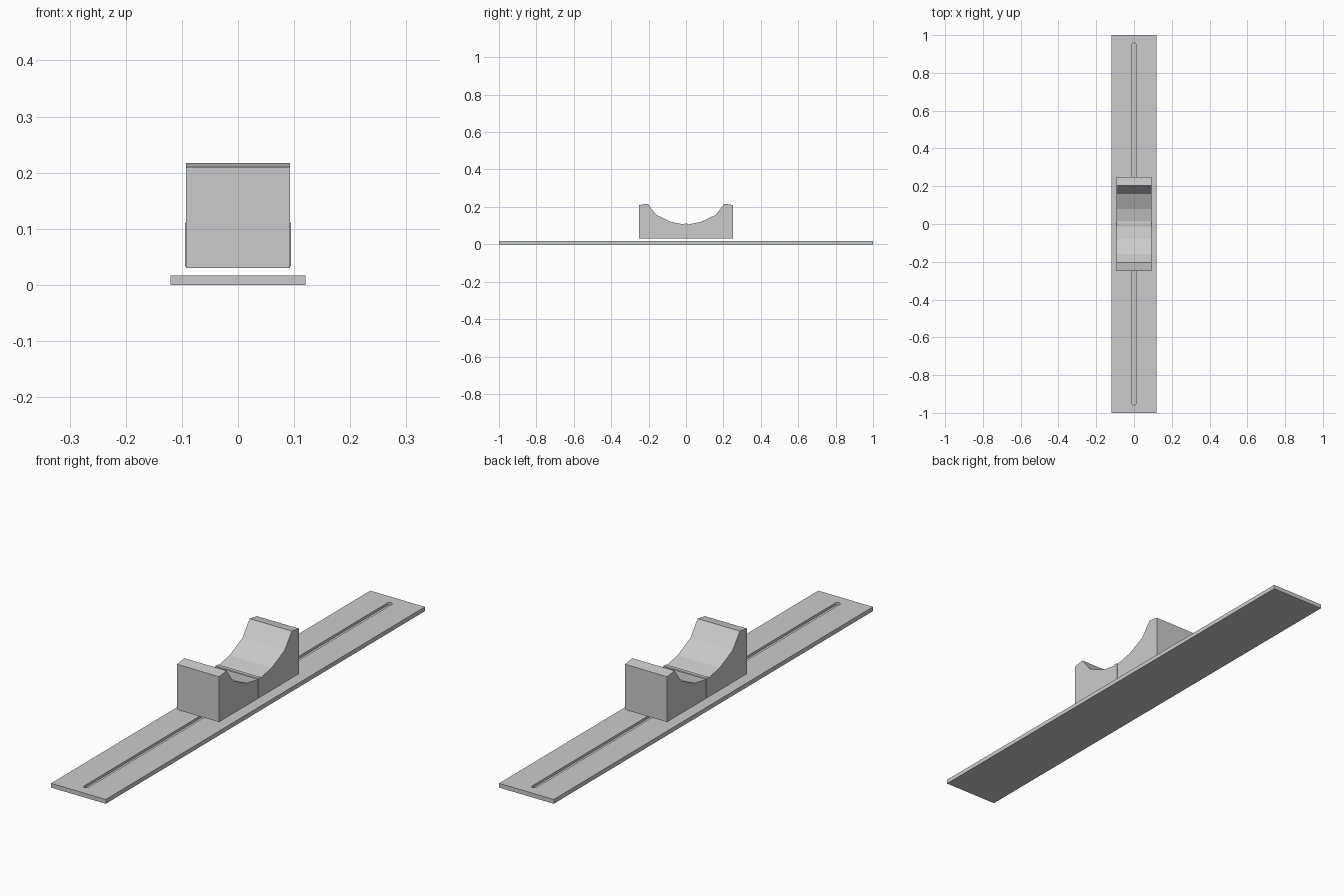
import bpy, bmesh, math

if "Cube" in bpy.data.objects:
    bpy.data.objects.remove(bpy.data.objects["Cube"])


def prism(name, pts, axis, lo, hi):
    """Extrude a closed 2D outline along x ('X': pts are y,z) or z ('Z': pts are x,y)."""
    bm = bmesh.new()
    make = (lambda p: (lo, p[0], p[1])) if axis == 'X' else (lambda p: (p[0], p[1], lo))
    face = bm.faces.new([bm.verts.new(make(p)) for p in pts])
    geo = bmesh.ops.extrude_face_region(bm, geom=[face])['geom']
    d = (hi - lo, 0, 0) if axis == 'X' else (0, 0, hi - lo)
    bmesh.ops.translate(bm, vec=d, verts=[g for g in geo if isinstance(g, bmesh.types.BMVert)])
    bmesh.ops.recalc_face_normals(bm, faces=bm.faces[:])
    me = bpy.data.meshes.new(name)
    bm.to_mesh(me)
    bm.free()
    ob = bpy.data.objects.new(name, me)
    bpy.context.collection.objects.link(ob)
    return ob


def rect(a, b, c, d):
    return [(a, c), (b, c), (b, d), (a, d)]


# base plate with a blind, round-ended groove
plate = prism("base_plate", rect(-0.12, 0.12, -1, 1), 'Z', 0, 0.017)
R, END = 0.01, 0.95
arc = [(R * math.cos(math.pi * i / 8), END + R * math.sin(math.pi * i / 8)) for i in range(9)]
cutter = prism("groove_cutter", arc + [(-x, -y) for x, y in arc], 'Z', 0.007, 0.03)
mod = plate.modifiers.new("groove", 'BOOLEAN')
mod.operation, mod.solver, mod.object = 'DIFFERENCE', 'EXACT', cutter
bpy.context.view_layer.objects.active = plate
plate.select_set(True)
bpy.ops.object.modifier_apply(modifier="groove")
bpy.data.objects.remove(cutter)

# cradle block with a faceted scoop, mirrored about the middle
half = [(0.25, 0.03), (0.25, 0.21), (0.205, 0.217), (0.16, 0.158), (0.08, 0.12), (0.015, 0.107)]
prism("cradle_block", half + [(-y, z) for y, z in reversed(half)], 'X', -0.0925, 0.0925)

# thin rounded strap over the middle of the cradle and down both sides
strap = prism("centre_strap", rect(-0.008, 0.008, 0.033, 0.111), 'X', -0.0945, 0.0945)
bev = strap.modifiers.new("round", 'BEVEL')
bev.width, bev.segments = 0.002, 3
